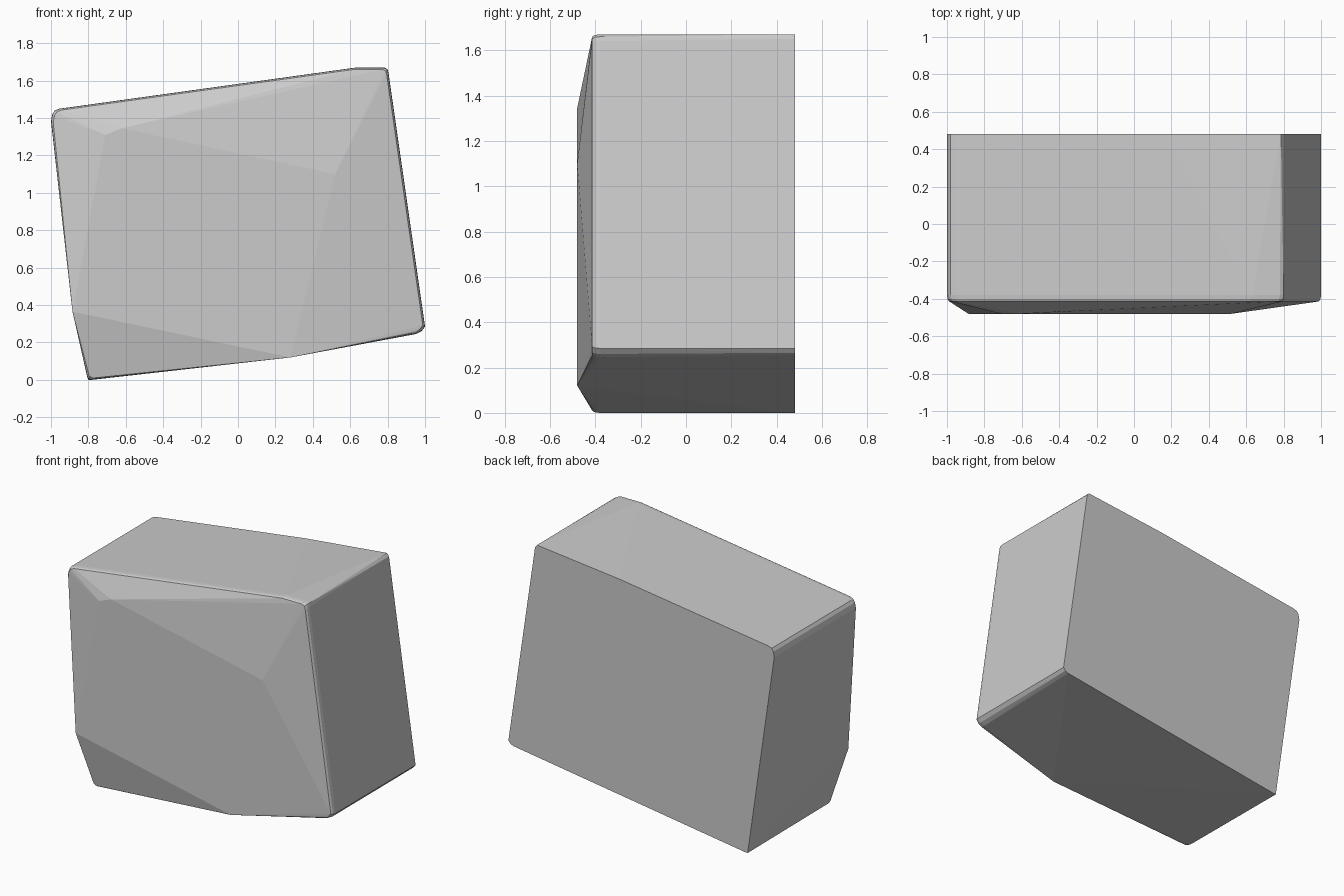
import bpy, bmesh, math

if "Cube" in bpy.data.objects:
    bpy.data.objects.remove(bpy.data.objects["Cube"])

# Outlines in x, z
back = [(-0.80, 0.0), (-0.785, 0.0), (0.96, 0.255), (0.985, 0.265), (1.0, 0.285),
        (0.80, 1.65), (0.785, 1.67), (0.17, 1.605),
        (-0.955, 1.45), (-0.98, 1.44), (-0.993, 1.42), (-1.0, 1.385)]
front = [(-0.805, 0.01), (-0.785, 0.0), (0.95, 0.245), (0.98, 0.26), (1.0, 0.285),
         (0.805, 1.64), (0.80, 1.66), (0.78, 1.67), (0.63, 1.67),
         (-0.955, 1.45), (-0.98, 1.44), (-0.993, 1.42), (-1.0, 1.385)]
face = [(-0.885, 0.365), (0.28, 0.12), (0.52, 1.10), (-0.62, 1.345), (-0.71, 1.31)]


def inset(ring, s):
    return [(x * s, 0.835 + (z - 0.835) * s) for x, z in ring]


# Hewn block: hull of the back, the softened front rim and the raised front facet
layers = [(back, 0.48), (front, -0.38), (inset(front, 0.997), -0.402),
          (inset(front, 0.988), -0.414), (face, -0.48)]
bm = bmesh.new()
for ring, y in layers:
    for x, z in ring:
        bm.verts.new((x, y, z))
res = bmesh.ops.convex_hull(bm, input=bm.verts[:])
loose = [v for v in bm.verts if not v.link_faces]
bmesh.ops.delete(bm, geom=loose, context='VERTS')
bmesh.ops.dissolve_limit(bm, angle_limit=math.radians(0.5), verts=bm.verts[:], edges=bm.edges[:])
bmesh.ops.recalc_face_normals(bm, faces=bm.faces[:])

mesh = bpy.data.meshes.new("stone_block")
bm.to_mesh(mesh)
bm.free()
block = bpy.data.objects.new("stone_block", mesh)
bpy.context.collection.objects.link(block)
